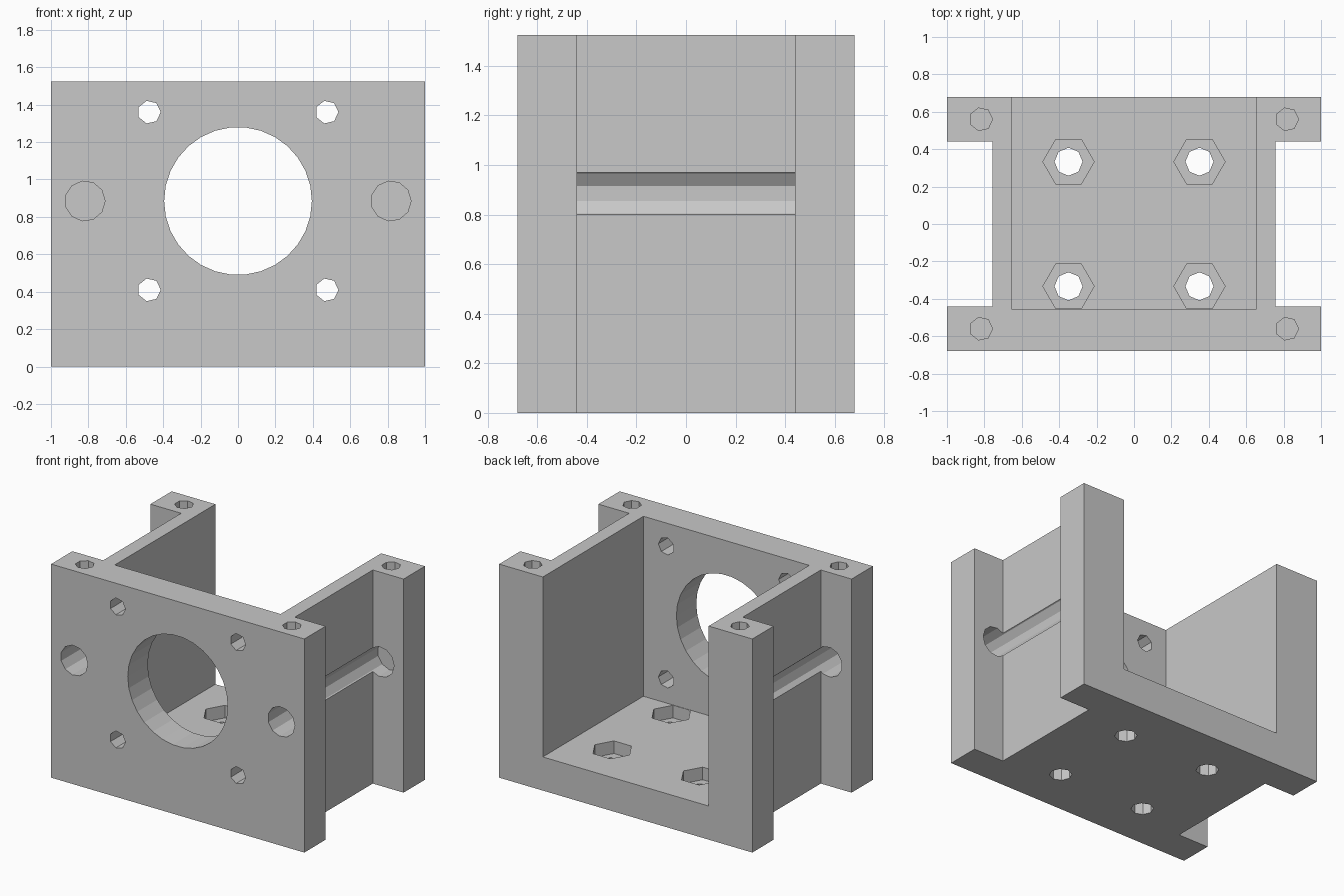
import bpy, bmesh
from math import cos, sin, pi
from mathutils import Vector

if "Cube" in bpy.data.objects:
    bpy.data.objects.remove(bpy.data.objects["Cube"])

HEIGHT, HALF_DEPTH = 1.525, 0.68
WALL, FLANGE_Y, FLOOR = 0.757, 0.44, 0.24
AXIS_Z = 0.885          # height of the motor axis and guide rods
ROD_X = 0.818

grey = bpy.data.materials.new("plain grey")
grey.use_nodes = True
colour = (0.58, 0.58, 0.58, 1)
grey.diffuse_color = colour
grey.node_tree.nodes["Principled BSDF"].inputs["Base Color"].default_value = colour


def prism(name, outline, start, end, axis="z"):
    """Extrude a 2D outline along z, or an x-z outline along y."""
    def place(a, b, t):
        return Vector((a, b, t)) if axis == "z" else Vector((a, t, b))
    bm = bmesh.new()
    face = bm.faces.new([bm.verts.new(place(a, b, start)) for a, b in outline])
    out = bmesh.ops.extrude_face_region(bm, geom=[face])
    moved = [v for v in out["geom"] if isinstance(v, bmesh.types.BMVert)]
    bmesh.ops.translate(bm, verts=moved, vec=place(0, 0, end - start))
    bmesh.ops.recalc_face_normals(bm, faces=bm.faces)
    mesh = bpy.data.meshes.new(name)
    bm.to_mesh(mesh)
    bm.free()
    mesh.materials.append(grey)
    obj = bpy.data.objects.new(name, mesh)
    bpy.context.collection.objects.link(obj)
    return obj


def ring(a, b, radius, sides):
    return [(a + radius * cos(2 * pi * i / sides), b + radius * sin(2 * pi * i / sides))
            for i in range(sides)]


def cut(target, cutter):
    cutter.hide_render = True
    mod = target.modifiers.new("cut", "BOOLEAN")
    mod.operation, mod.solver, mod.object = "DIFFERENCE", "EXACT", cutter
    bpy.context.view_layer.objects.active = target
    bpy.ops.object.modifier_apply(modifier=mod.name)
    bpy.data.objects.remove(cutter)


# Body with four corner flanges
quarter = [(1, HALF_DEPTH), (1, FLANGE_Y), (WALL, FLANGE_Y)]
right = quarter + [(x, -y) for x, y in reversed(quarter)]
body = prism("motor_mount_body", right + [(-x, y) for x, y in reversed(right)], 0, HEIGHT)

# Motor pocket, open at the top and back
pocket = [(-0.655, -0.455), (0.655, -0.455), (0.655, 1), (-0.655, 1)]
cut(body, prism("pocket_cutter", pocket, FLOOR, 2))

# Large shaft opening in the front plate
cut(body, prism("shaft_cutter", ring(0, AXIS_Z, 0.395, 30), -0.8, -0.3, "y"))

for sx in (-1, 1):
    # Guide rod bore, ending blind in the back flange
    cut(body, prism("rod_cutter", ring(sx * ROD_X, AXIS_Z, 0.107, 11), -0.8, 0.56, "y"))
    for s in (-1, 1):
        # Motor screw holes
        screw = ring(sx * 0.475, AXIS_Z + s * 0.475, 0.062, 7)
        cut(body, prism("screw_cutter", screw, -0.8, -0.3, "y"))
        # Blind holes in the flange tops
        top = ring(sx * ROD_X, s * 0.56, 0.062, 7)
        cut(body, prism("top_hole_cutter", top, HEIGHT - 0.3, HEIGHT + 0.1))
        # Floor bolt holes with hexagonal nut pockets
        x, y = sx * 0.35, s * 0.333
        cut(body, prism("bolt_cutter", ring(x, y, 0.075, 8), -0.1, 0.5))
        cut(body, prism("nut_cutter", ring(x, y, 0.137, 6), FLOOR - 0.09, 0.5))
